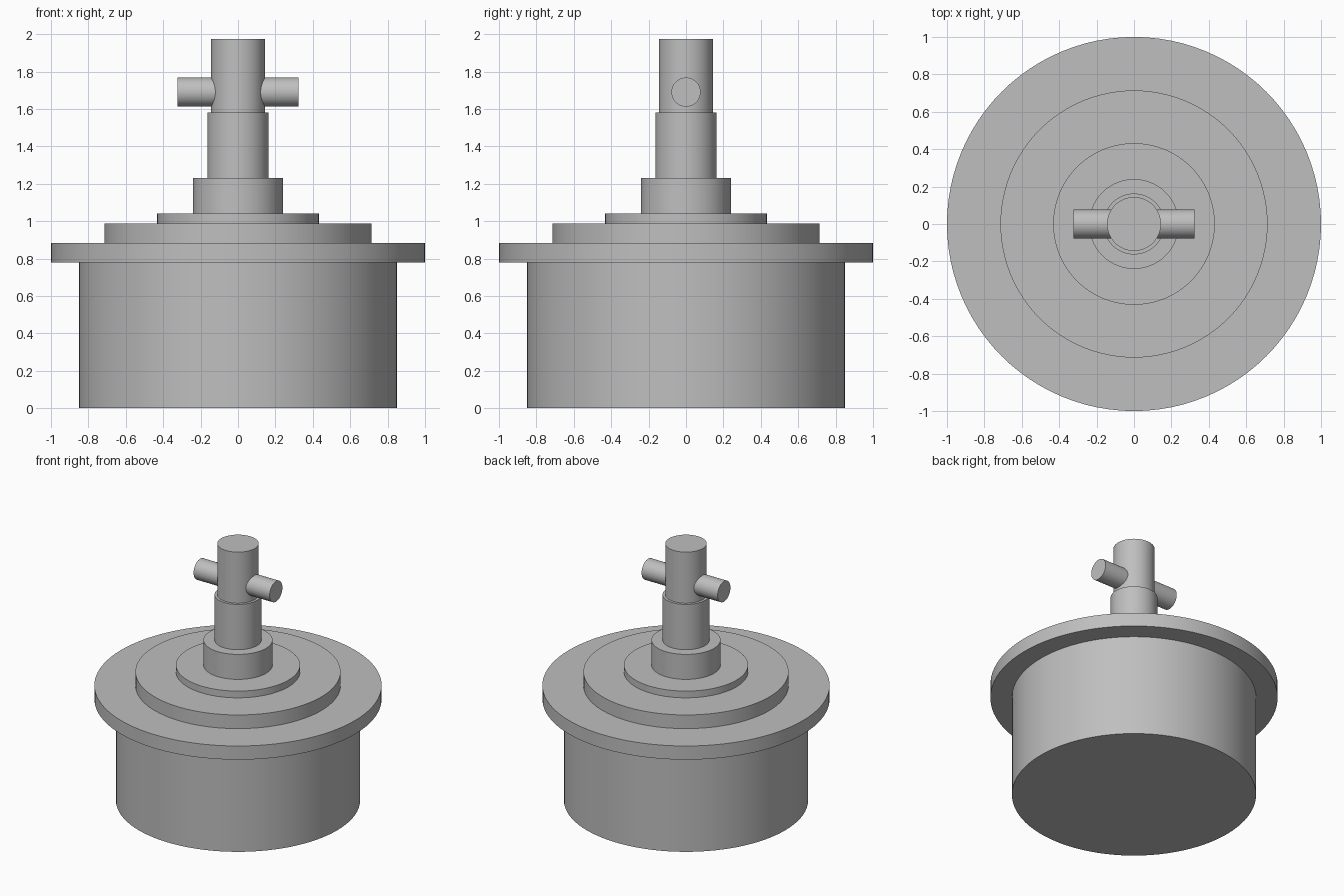
import bpy
import math

cube = bpy.data.objects.get("Cube")
if cube:
    bpy.data.objects.remove(cube, do_unlink=True)

GREY = (0.52, 0.52, 0.52, 1.0)
metal = bpy.data.materials.new("plain grey")
metal.use_nodes = True
metal.diffuse_color = GREY
metal.node_tree.nodes["Principled BSDF"].inputs["Base Color"].default_value = GREY


def cylinder(name, radius, length, centre_z, rotation=(0, 0, 0)):
    bpy.ops.mesh.primitive_cylinder_add(
        vertices=96, radius=radius, depth=length,
        location=(0, 0, centre_z), rotation=rotation)
    part = bpy.context.object
    part.name = name
    part.data.materials.append(metal)
    bpy.ops.object.shade_smooth_by_angle(angle=math.radians(30))
    return part


# Stacked round steps: name, radius, top height
steps = [
    ("drum_body", 0.85, 0.778),
    ("wide_flange", 1.0, 0.883),
    ("middle_step", 0.714, 0.988),
    ("upper_step", 0.432, 1.04),
    ("stem_collar", 0.24, 1.232),
    ("stem", 0.163, 1.58),
    ("stem_head", 0.144, 1.973),
]
bottom = 0.0
for name, radius, top in steps:
    cylinder(name, radius, top - bottom, (top + bottom) / 2)
    bottom = top

# Handle bar passing sideways through the stem head
cylinder("cross_bar", 0.078, 0.646, 1.69, (0, math.pi / 2, 0))
